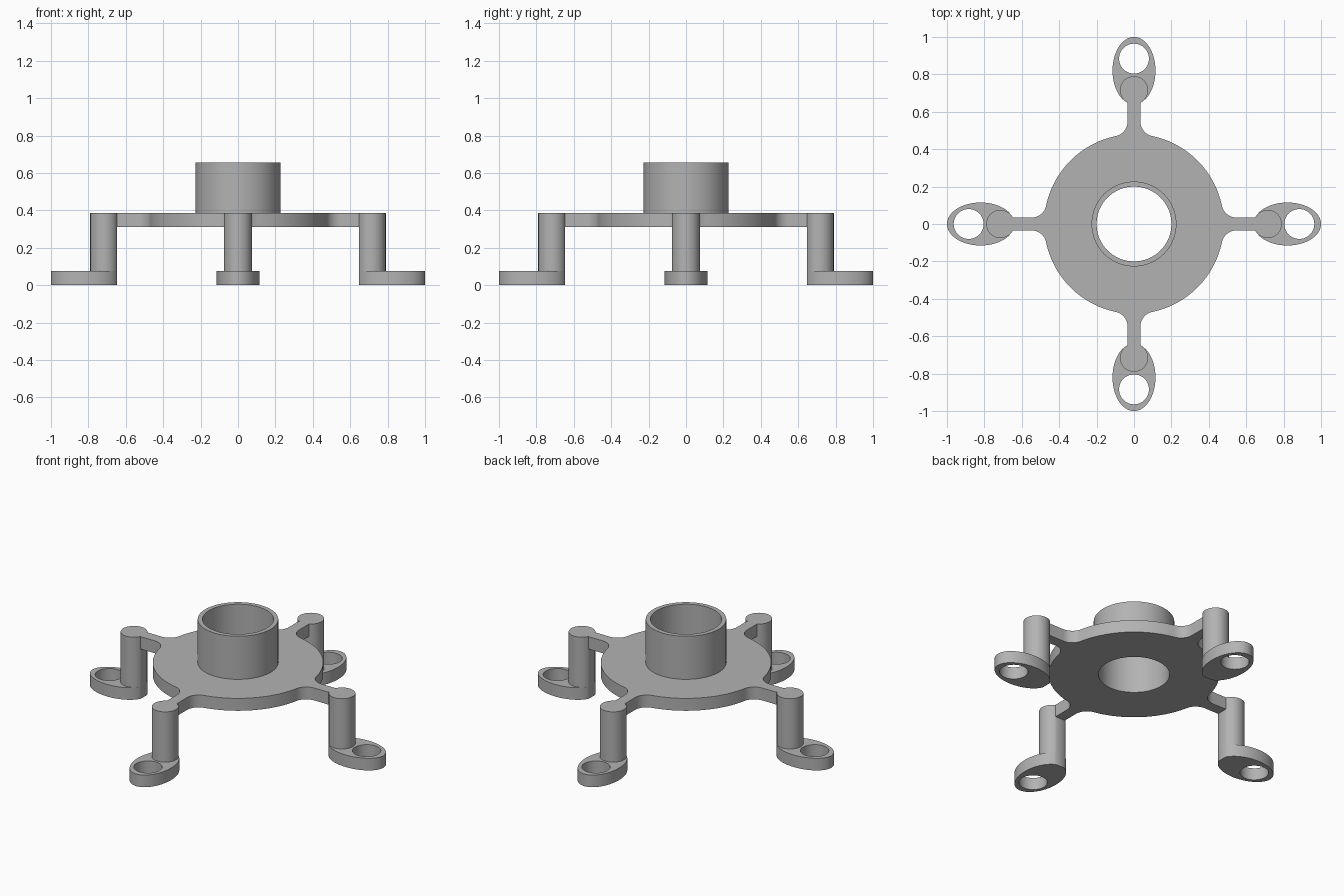
import bpy, bmesh
from math import pi, sin, cos, acos, atan2, sqrt, radians
from mathutils import Matrix, Vector

cube = bpy.data.objects.get("Cube")
if cube:
    bpy.data.objects.remove(cube, do_unlink=True)

GREY = (0.45, 0.45, 0.45, 1.0)
mat = bpy.data.materials.new("plain grey")
mat.use_nodes = True
mat.diffuse_color = GREY
mat.node_tree.nodes["Principled BSDF"].inputs["Base Color"].default_value = GREY

# Main dimensions
FOOT_TOP, PLATE_LOW, PLATE_TOP, SLEEVE_TOP = 0.075, 0.31, 0.387, 0.655
DISC_R, BORE_R, SLEEVE_R = 0.48, 0.2, 0.227
ARM_HALF, ARM_END, FILLET = 0.034, 0.646, 0.08
POST_X, POST_R = 0.715, 0.075
FOOT_X, FOOT_RX, FOOT_RY = 0.82, 0.18, 0.115
HOLE_X, HOLE_R = 0.884, 0.08


def arc(cx, cy, rx, ry, start, end, steps):
    return [Vector((cx + rx * cos(start + (end - start) * i / steps),
                    cy + ry * sin(start + (end - start) * i / steps), 0))
            for i in range(steps + 1)]


def circle(cx, r, steps=64):
    return arc(cx, 0, r, r, 0, 2 * pi, steps)[:-1]


def clipped(cx, rx, ry):
    """Ellipse cut flat on its inner side where the arm ends."""
    a = pi - acos((cx - ARM_END) / rx)
    return arc(cx, 0, rx, ry, -a, a, 56)


def prism(name, loops, low, high):
    """Mesh extruded from an outline and optional hole outlines."""
    bm = bmesh.new()
    edges = []
    for loop in loops:
        vs = [bm.verts.new((p.x, p.y, low)) for p in loop]
        edges += [bm.edges.new((vs[i - 1], v)) for i, v in enumerate(vs)]
    bmesh.ops.triangle_fill(bm, use_beauty=True, edges=edges, normal=(0, 0, 1))
    out = bmesh.ops.extrude_face_region(bm, geom=bm.faces[:], use_keep_orig=True)
    top = [g for g in out["geom"] if isinstance(g, bmesh.types.BMVert)]
    bmesh.ops.translate(bm, verts=top, vec=(0, 0, high - low))
    bmesh.ops.recalc_face_normals(bm, faces=bm.faces[:])
    mesh = bpy.data.meshes.new(name)
    bm.to_mesh(mesh)
    bm.free()
    mesh.materials.append(mat)
    mesh.shade_smooth()
    mesh.set_sharp_from_angle(angle=radians(30))
    return mesh


def place(name, mesh, turn=0.0):
    obj = bpy.data.objects.new(name, mesh)
    obj.rotation_euler.z = turn
    bpy.context.collection.objects.link(obj)


# Round plate with four filleted arms, outlined a quarter at a time
fy = ARM_HALF + FILLET
fx = sqrt((DISC_R + FILLET) ** 2 - fy ** 2)
lean = atan2(fy, fx)
lower = arc(fx, -fy, FILLET, FILLET, pi - lean, pi / 2, 10)
upper = [Vector((p.x, -p.y, 0)) for p in reversed(lower)]
tips = [Vector((ARM_END, -ARM_HALF, 0)), Vector((ARM_END, ARM_HALF, 0))]
rim = arc(0, 0, DISC_R, DISC_R, lean, pi / 2 - lean, 24)[1:-1]
quarter = lower + tips + upper + rim
outline = [Matrix.Rotation(k * pi / 2, 3, "Z") @ p for k in range(4) for p in quarter]
place("plate_with_arms", prism("plate_with_arms", [outline, circle(0, BORE_R)],
                               PLATE_LOW, PLATE_TOP))

# Central sleeve
place("sleeve", prism("sleeve", [circle(0, SLEEVE_R), circle(0, BORE_R)],
                      PLATE_TOP, SLEEVE_TOP))

# Four posts standing on drilled oval feet
post = prism("post", [clipped(POST_X, POST_R, POST_R)], FOOT_TOP, PLATE_TOP)
foot = prism("foot", [clipped(FOOT_X, FOOT_RX, FOOT_RY), circle(HOLE_X, HOLE_R, 48)],
             0, FOOT_TOP)
for k, side in enumerate(("left", "back", "right", "front")):
    place(side + "_post", post, k * pi / 2)
    place(side + "_foot", foot, k * pi / 2)
